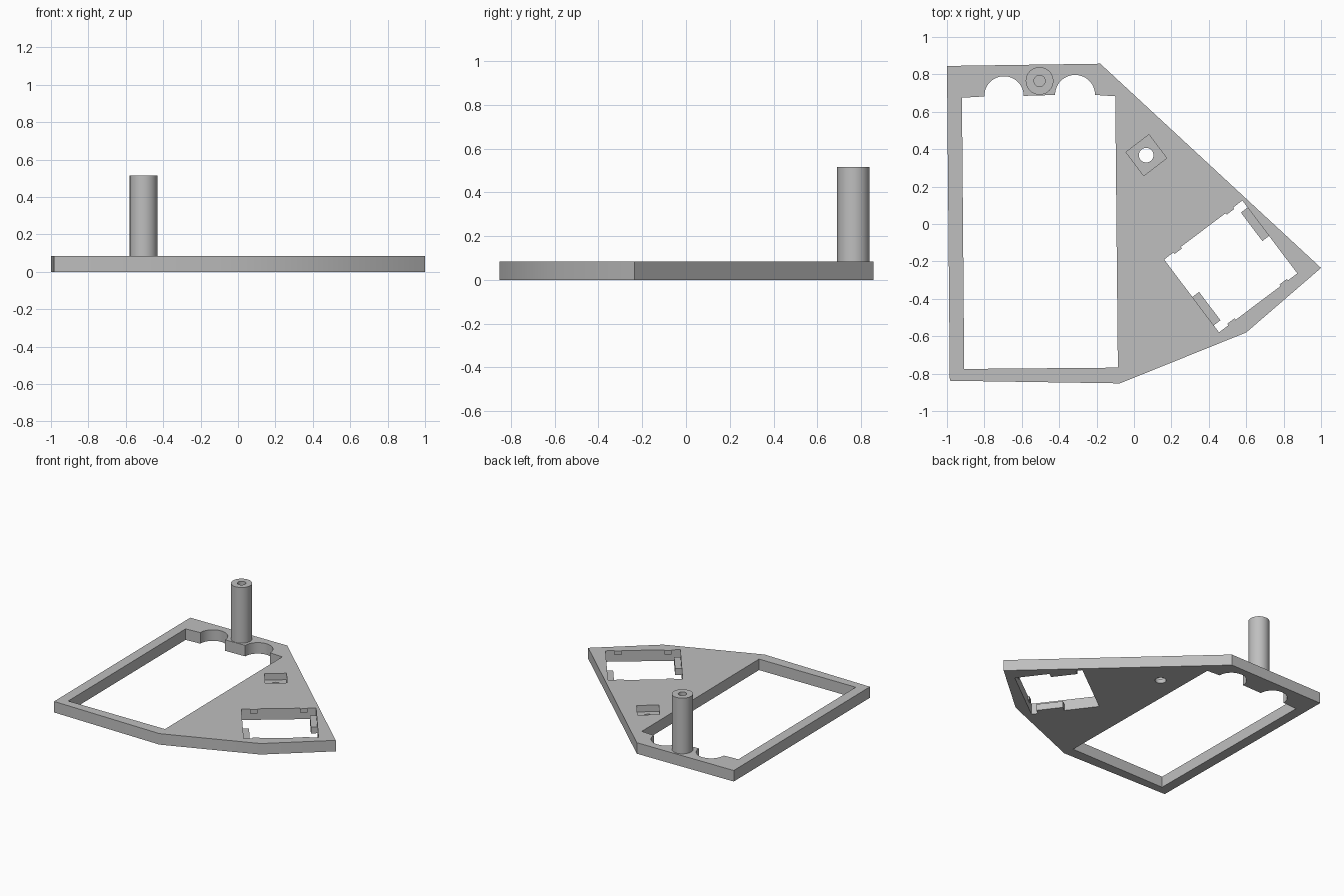
import bpy, bmesh, math
from mathutils import Vector

if "Cube" in bpy.data.objects:
    bpy.data.objects.remove(bpy.data.objects["Cube"])

T = 0.085                                   # plate thickness
grey = bpy.data.materials.new("light_grey")
grey.diffuse_color = (0.52, 0.52, 0.52, 1)
grey.use_nodes = True
grey.node_tree.nodes["Principled BSDF"].inputs["Base Color"].default_value = grey.diffuse_color


def prism(name, pts, z0, z1):
    """Extrude a flat outline from z0 to z1."""
    bm = bmesh.new()
    base = bm.faces.new([bm.verts.new((x, y, z0)) for x, y in pts])
    top = bmesh.ops.extrude_face_region(bm, geom=[base])["geom"]
    bmesh.ops.translate(bm, vec=(0, 0, z1 - z0),
                        verts=[g for g in top if isinstance(g, bmesh.types.BMVert)])
    bmesh.ops.recalc_face_normals(bm, faces=bm.faces)
    mesh = bpy.data.meshes.new(name)
    bm.to_mesh(mesh)
    bm.free()
    mesh.materials.append(grey)
    ob = bpy.data.objects.new(name, mesh)
    bpy.context.collection.objects.link(ob)
    return ob


def arc(cx, cy, r, a0, a1, n):
    return [(cx + r * math.cos(math.radians(a0 + (a1 - a0) * i / n)),
             cy + r * math.sin(math.radians(a0 + (a1 - a0) * i / n))) for i in range(n + 1)]


def circle(cx, cy, r, n=48):
    return arc(cx, cy, r, 0, 360, n)[:-1]


def cut(ob, cutter):
    """Subtract the cutter, keep the result and drop the cutter."""
    mod = ob.modifiers.new("cut", "BOOLEAN")
    mod.operation, mod.solver, mod.object = "DIFFERENCE", "EXACT", cutter
    deps = bpy.context.evaluated_depsgraph_get()
    mesh = bpy.data.meshes.new_from_object(ob.evaluated_get(deps))
    ob.modifiers.clear()
    ob.data = mesh
    bpy.data.objects.remove(cutter)


def smooth(ob):
    bpy.ops.object.select_all(action="DESELECT")
    ob.select_set(True)
    bpy.context.view_layer.objects.active = ob
    bpy.ops.object.shade_smooth_by_angle(angle=math.radians(30))


# Six-sided base plate
plate = prism("base_plate", [(-1, 0.845), (-0.18, 0.857), (1, -0.235), (0.6, -0.58),
                             (-0.075, -0.852), (-0.985, -0.838)], 0, T)

# Large window with two round bays in its back edge
window = [(-0.908, -0.775), (-0.92, 0.675), (-0.80, 0.682)]
window += arc(-0.695, 0.685, 0.105, 180, 0, 24)
window += arc(-0.315, 0.69, 0.107, 180, 0, 24)
window += [(-0.1, 0.683), (-0.086, -0.768)]
cut(plate, prism("window_cutter", window, -0.1, 0.2))

# Square pocket with a through hole
cut(plate, prism("pocket_cutter", [(0.08, 0.478), (0.175, 0.352), (0.052, 0.258),
                                   (-0.043, 0.384)], 0.035, 0.2))
cut(plate, prism("hole_cutter", circle(0.065, 0.368, 0.039), -0.1, 0.2))

# Tilted rectangular socket, described in its own u, v frame
centre = Vector((0.517, -0.227))
angle = math.radians(37)
u = Vector((math.cos(angle), math.sin(angle)))
v = Vector((-u.y, u.x))


def socket_rect(u0, u1, v0, v1):
    return [tuple(centre + u * a + v * b)
            for a, b in ((u0, v0), (u1, v0), (u1, v1), (u0, v1))]


HU, HV = 0.262, 0.244
cut(plate, prism("socket_cutter", socket_rect(-HU, HU, -HV, HV), -0.1, 0.2))
smooth(plate)

# Ledges on the two short sides, small clips on the two long sides
for s in (-1, 1):
    prism("socket_ledge", socket_rect(s * (HU - 0.045), s * HU, s * 0.007, s * 0.197), 0, 0.05)
    for t in (-1, 1):
        prism("socket_clip", socket_rect(t * 0.15, t * 0.2, s * (HV - 0.01), s * HV), 0.055, T)

# Tall post with a blind screw hole
post = prism("post", circle(-0.505, 0.765, 0.074), T, 0.515)
cut(post, prism("screw_hole_cutter", circle(-0.505, 0.765, 0.03), 0.25, 0.7))
smooth(post)
